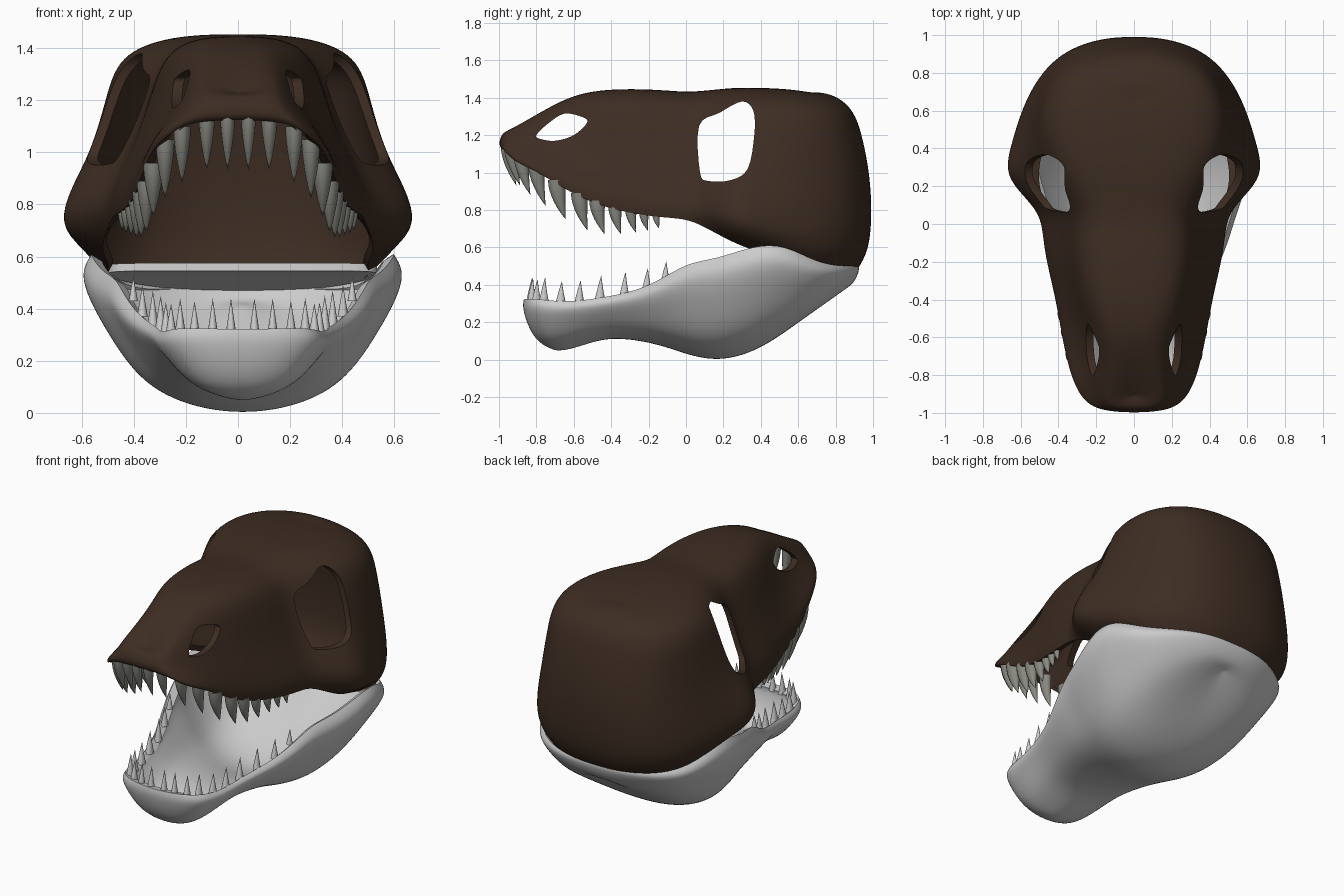
import bpy, bmesh, math

if "Cube" in bpy.data.objects:
    bpy.data.objects.remove(bpy.data.objects["Cube"])


def material(name, rgb):
    m = bpy.data.materials.new(name)
    m.diffuse_color = (*rgb, 1)
    m.use_nodes = True
    m.node_tree.nodes["Principled BSDF"].inputs["Base Color"].default_value = m.diffuse_color
    return m


def make_object(name, bm, mat=None):
    me = bpy.data.meshes.new(name)
    bm.to_mesh(me)
    bm.free()
    ob = bpy.data.objects.new(name, me)
    bpy.context.collection.objects.link(ob)
    if mat:
        me.materials.append(mat)
    return ob


def finish(ob, angle=40):
    bpy.ops.object.select_all(action='DESELECT')
    bpy.context.view_layer.objects.active = ob
    ob.select_set(True)
    for m in list(ob.modifiers):
        bpy.ops.object.modifier_apply(modifier=m.name)
    bpy.ops.object.shade_smooth_by_angle(angle=math.radians(angle))


def shell(name, rows, profile, thick, mat=None):
    """Skin ribs that run from the midline to the open rim.
    row: y, z at midline, y, z at rim, then three half widths.
    profile: y fraction, z fraction, weights of the half widths."""
    bm = bmesh.new()
    ribs = []
    for y0, z0, y1, z1, *w in rows:
        half = [(sum(a * b for a, b in zip(w, p[2:])),
                 y0 + p[0] * (y1 - y0), z0 + p[1] * (z1 - z0)) for p in profile]
        full = [(-x, y, z) for x, y, z in half[:0:-1]] + half
        ribs.append([bm.verts.new(c) for c in full])
    for a, b in zip(ribs, ribs[1:]):
        for i in range(len(a) - 1):
            bm.faces.new((a[i], a[i + 1], b[i + 1], b[i]))
    bmesh.ops.remove_doubles(bm, verts=bm.verts, dist=1e-4)
    bmesh.ops.recalc_face_normals(bm, faces=bm.faces)
    mid = sum((v.co for v in bm.verts), bm.verts[:][0].co * 0) / len(bm.verts)
    if sum(f.normal.dot(f.calc_center_median() - mid) for f in bm.faces) < 0:
        bmesh.ops.reverse_faces(bm, faces=bm.faces)
    ob = make_object(name, bm, mat)
    ob.modifiers.new("smooth", 'SUBSURF').levels = 3
    s = ob.modifiers.new("thickness", 'SOLIDIFY')
    s.thickness, s.offset = thick, -1
    return ob


def hole(target, outline):
    """Cut a rounded side opening through both walls."""
    n, pts = len(outline), []
    for i in range(n):
        p0, p1, p2, p3 = (outline[(i + k) % n] for k in (-1, 0, 1, 2))
        for t in (0, .25, .5, .75):
            pts.append([.5 * (2 * b + (c - a) * t + (2 * a - 5 * b + 4 * c - d) * t * t
                              + (3 * b - a - 3 * c + d) * t ** 3)
                        for a, b, c, d in zip(p0, p1, p2, p3)])
    bm = bmesh.new()
    f = bm.faces.new([bm.verts.new((-1, y, z)) for y, z in pts])
    ext = bmesh.ops.extrude_face_region(bm, geom=[f])["geom"]
    bmesh.ops.translate(bm, vec=(2, 0, 0),
                        verts=[g for g in ext if isinstance(g, bmesh.types.BMVert)])
    bmesh.ops.recalc_face_normals(bm, faces=bm.faces)
    cutter = make_object("cutter", bm)
    cutter.hide_render = True
    m = target.modifiers.new("hole", 'BOOLEAN')
    m.operation, m.object, m.solver = 'DIFFERENCE', cutter, 'EXACT'
    return cutter


def teeth(name, table, sign, bend, power, mat=None):
    """Curved cones on both sides; table: x, y, root z, length, radius."""
    bm = bmesh.new()
    seg, steps = 12, 7
    for side in (-1, 1):
        for x, y, z, length, r in table:
            rings = []
            for k in range(steps):
                t = k / steps
                rad = r * (1 - t ** power)
                rings.append([bm.verts.new((
                    side * x + .8 * rad * math.cos(a * math.tau / seg),
                    y + rad * math.sin(a * math.tau / seg) + bend * length * t * t,
                    z + sign * length * t)) for a in range(seg)])
            tip = bm.verts.new((side * x, y + bend * length, z + sign * length))
            bm.faces.new(rings[0])
            for a in range(seg):
                b = (a + 1) % seg
                for p, q in zip(rings, rings[1:]):
                    bm.faces.new((p[a], p[b], q[b], q[a]))
                bm.faces.new((rings[-1][a], rings[-1][b], tip))
    bmesh.ops.recalc_face_normals(bm, faces=bm.faces)
    ob = make_object(name, bm, mat)
    finish(ob, 60)
    return ob


bone = material("dark_bone", (.047, .026, .016))
ivory = material("upper_ivory", (.25, .25, .22))

# Upper skull: hollow shell, closed at the snout and the back, open below
skull_profile = [(0, 0, 0, 0, 0), (.45, .005, .58, 0, 0), (.9, .085, 1, 0, 0),
                 (1.1, .27, .76, .24, 0), (1.27, .55, .5, .5, 0),
                 (1.25, .88, 0, 1, 0), (1, 1, 0, 0, 1)]
skull_rows = [
    (-.90, 1.225, -.98, 1.125, 0, 0, 0),
    (-.89, 1.235, -.97, 1.12, .12, .19, .19),
    (-.86, 1.26, -.925, 1.06, .15, .275, .275),
    (-.76, 1.33, -.80, 1.01, .145, .34, .335),
    (-.60, 1.42, -.60, .88, .17, .385, .38),
    (-.40, 1.45, -.40, .80, .25, .42, .41),
    (-.15, 1.445, -.15, .76, .28, .485, .47),
    (0, 1.43, 0, .755, .27, .495, .48),
    (.12, 1.44, .10, .71, .29, .56, .50),
    (.25, 1.455, .25, .625, .375, .76, .53),
    (.38, 1.455, .40, .57, .45, .71, .49),
    (.50, 1.45, .58, .53, .47, .63, .51),
    (.58, 1.44, .73, .50, .43, .54, .46),
    (.63, 1.43, .85, .49, .34, .41, .33),
    (.65, 1.43, .915, .49, .17, .21, .17),
    (.65, 1.43, .925, .49, 0, 0, 0)]
skull = shell("upper_skull", skull_rows, skull_profile, .035, bone)

# Eye sockets and nostrils
cutters = [
    hole(skull, [(.075, 1.0), (.07, 1.25), (.18, 1.32), (.30, 1.38), (.36, 1.33),
                 (.365, 1.2), (.33, 1.02), (.24, .96), (.12, .955)]),
    hole(skull, [(-.80, 1.20), (-.74, 1.26), (-.65, 1.315), (-.55, 1.295), (-.53, 1.265),
                 (-.60, 1.20), (-.70, 1.17), (-.78, 1.18)])]
finish(skull)
for c in cutters:
    bpy.data.objects.remove(c)

# Lower jaw: open scoop, set very slightly to one side
jaw_profile = [(0, 0, 0, 0, 0), (.27, .05, .34, 0, 0), (.62, .2, .64, 0, 0),
               (.86, .5, .83, 0, 0), (1, .85, 1.01, 0, 0), (.96, 1, .92, 0, 0)]
jaw_rows = [(*r, 0, 0) for r in [
    (-.68, .045, -.88, .32, 0),
    (-.67, .045, -.865, .325, .18),
    (-.63, .045, -.80, .325, .30),
    (-.55, .07, -.65, .305, .335),
    (-.42, .115, -.45, .33, .36),
    (-.25, .10, -.25, .37, .43),
    (-.10, .06, -.10, .45, .495),
    (0, .02, .02, .52, .53),
    (.15, -.015, .17, .54, .585),
    (.30, .01, .35, .605, .635),
    (.44, .08, .52, .62, .63),
    (.58, .185, .70, .52, .55),
    (.70, .28, .83, .50, .41),
    (.79, .355, .92, .50, .20),
    (.81, .37, .93, .50, 0)]]
jaw = shell("lower_jaw", jaw_rows, jaw_profile, .05)
finish(jaw)

# Hinge deck: the rear of the jaw is covered under the skull
deck = shell("jaw_hinge_deck",
             [(y, z, y, z, w, 0, 0) for y, z, w in
              [(.48, .575, .52), (.6, .56, .52), (.7, .535, .47), (.82, .51, .33), (.9, .495, .14)]],
             [(0, 0, 0), (0, 0, .5), (0, 0, 1)], .03)
finish(deck)

# Upper teeth: large, curving backwards
teeth("upper_teeth", [
    (.04, -.955, 1.15, .22, .036), (.12, -.935, 1.15, .22, .040),
    (.215, -.88, 1.10, .22, .042), (.28, -.80, 1.05, .23, .045),
    (.325, -.69, .96, .21, .048), (.352, -.57, .89, .20, .045),
    (.372, -.475, .85, .18, .042), (.39, -.38, .82, .15, .036),
    (.41, -.295, .80, .12, .03), (.43, -.225, .785, .095, .025),
    (.445, -.16, .775, .075, .02)], -1, .22, 1.7, ivory)

# Lower teeth: slim spikes
spikes = teeth("lower_teeth", [
    (.045, -.83, .30, .14, .026), (.115, -.825, .30, .14, .026),
    (.185, -.80, .30, .13, .027), (.24, -.76, .30, .14, .028),
    (.275, -.67, .29, .13, .03), (.295, -.57, .29, .135, .03),
    (.315, -.46, .31, .14, .03), (.345, -.33, .33, .14, .028),
    (.385, -.21, .37, .12, .026), (.42, -.11, .43, .095, .022)], 1, .05, 1)
for ob in (jaw, deck, spikes):
    ob.location.x = .018
